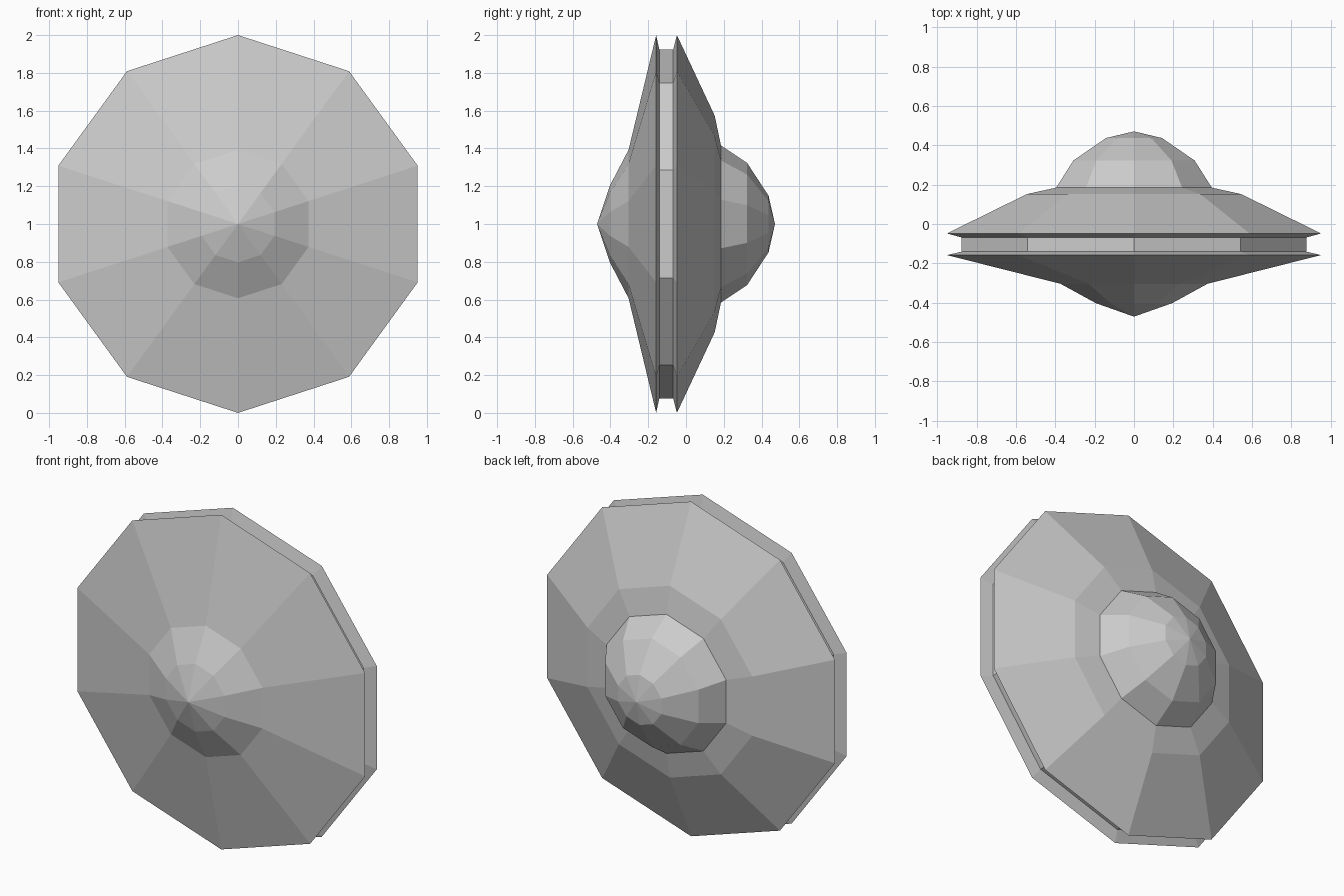
import bpy
import bmesh
from math import cos, sin, pi

if "Cube" in bpy.data.objects:
    bpy.data.objects.remove(bpy.data.objects["Cube"])

SIDES = 10
CENTRE_Z = 1.0


def lathe(name, profile):
    """Revolve (y, radius) points around the y axis through the saucer's centre."""
    bm = bmesh.new()
    rings = []
    for y, r in profile:
        if r == 0:
            rings.append([bm.verts.new((0, y, CENTRE_Z))] * SIDES)
        else:
            angles = [pi / 2 + 2 * pi * k / SIDES for k in range(SIDES)]
            rings.append([bm.verts.new((r * cos(a), y, CENTRE_Z + r * sin(a)))
                          for a in angles])
    for a, b in zip(rings, rings[1:]):
        for k in range(SIDES):
            n = (k + 1) % SIDES
            corners = dict.fromkeys((a[k], b[k], b[n], a[n]))  # drops repeated tips
            bm.faces.new(list(corners))
    mesh = bpy.data.meshes.new(name)
    bm.to_mesh(mesh)
    bm.free()
    obj = bpy.data.objects.new(name, mesh)
    bpy.context.collection.objects.link(obj)
    return obj


# Belly disc, with the pointed underside facing the front
lathe("lower_hull", [(-0.471, 0), (-0.403, 0.203), (-0.304, 0.393),
                     (-0.158, 1.0), (-0.141, 0.923)])

# Recessed band between the two rims
lathe("rim_band", [(-0.141, 0.923), (-0.068, 0.923)])

# Upper disc
lathe("upper_hull", [(-0.068, 0.923), (-0.048, 1.0), (0.152, 0.573),
                     (0.185, 0.416)])

# Cockpit dome on the back
lathe("dome", [(0.185, 0.416), (0.323, 0.324), (0.437, 0.15), (0.471, 0)])
